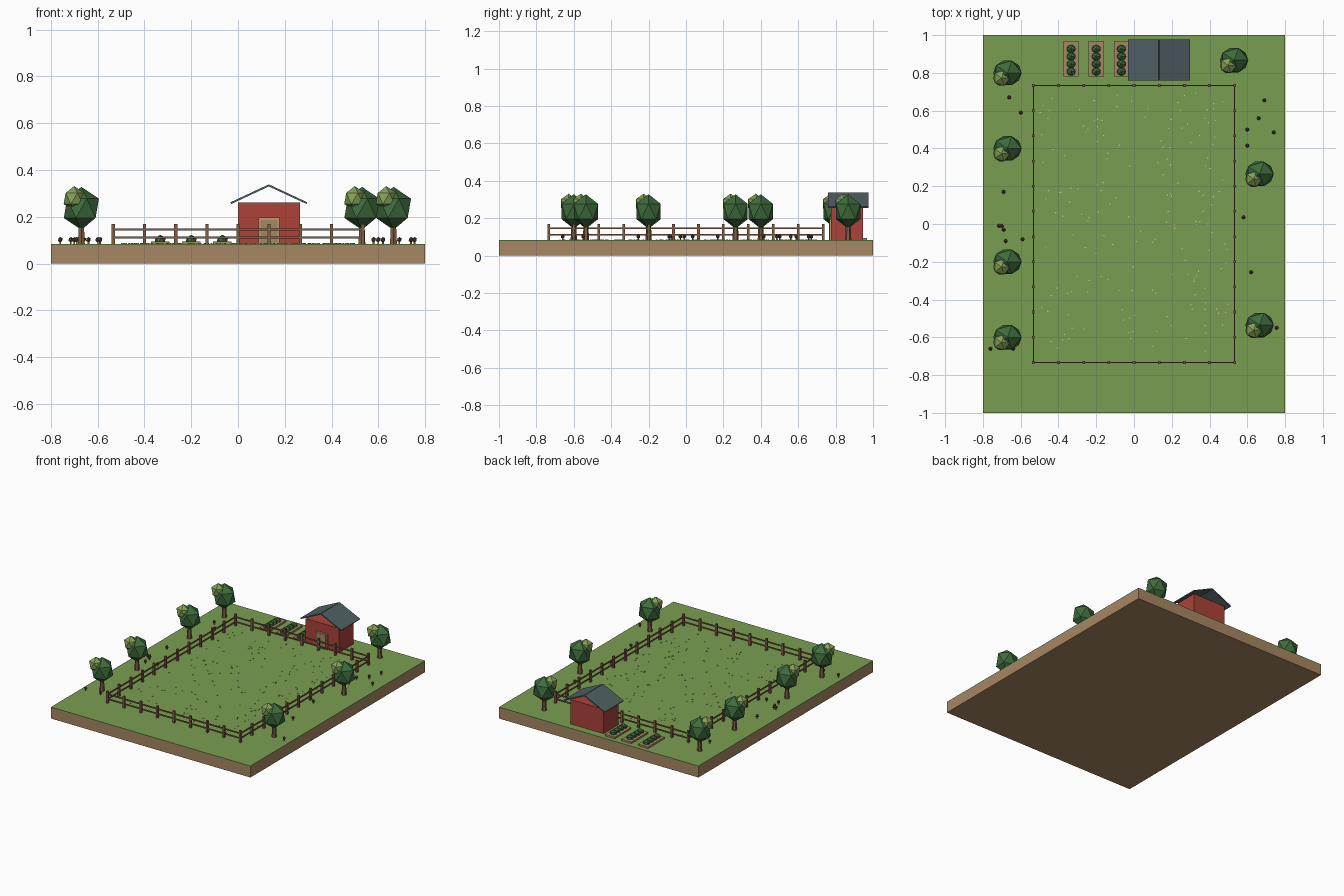
import bpy, bmesh, random
from math import atan2, hypot
from mathutils import Matrix, Vector

if "Cube" in bpy.data.objects:
    bpy.data.objects.remove(bpy.data.objects["Cube"], do_unlink=True)


def material(name, rgb):
    lin = [((c / 255 + 0.055) / 1.055) ** 2.4 for c in rgb] + [1]
    m = bpy.data.materials.new(name)
    m.use_nodes = True
    m.diffuse_color = lin
    bsdf = m.node_tree.nodes["Principled BSDF"]
    bsdf.inputs["Base Color"].default_value = lin
    bsdf.inputs["Roughness"].default_value = 0.9
    return m


grass = material("grass green", (122, 158, 82))
dirt = material("dirt tan", (167, 135, 98))
wood = material("wood brown", (128, 94, 68))
foliage = material("foliage green", (62, 108, 60))
light_foliage = material("light foliage green", (132, 160, 86))
red = material("barn red", (172, 66, 58))
slate = material("slate roof", (80, 97, 100))
trim = material("light wood trim", (190, 152, 108))
dark = material("dark brown", (100, 72, 56))
cream = material("cream", (216, 200, 135))

GROUND = 0.083


class Part:
    """Collects primitives into one flat-shaded object."""

    def __init__(self, name, mat):
        self.name, self.mat, self.bm = name, mat, bmesh.new()

    def box(self, centre, size, rot=None):
        m = Matrix.Translation(centre) @ (rot or Matrix()) @ Matrix.Diagonal((*size, 1))
        bmesh.ops.create_cube(self.bm, size=1, matrix=m)

    def span(self, low, high):
        low, high = Vector(low), Vector(high)
        self.box((low + high) / 2, high - low)

    def ball(self, centre, radii):
        m = Matrix.Translation(centre) @ Matrix.Diagonal((*radii, 1))
        bmesh.ops.create_icosphere(self.bm, subdivisions=1, radius=1, matrix=m)

    def post(self, x, y, z0, z1, r0, r1, sides=6):
        bmesh.ops.create_cone(self.bm, cap_ends=True, segments=sides, radius1=r0, radius2=r1,
                              depth=z1 - z0, matrix=Matrix.Translation((x, y, (z0 + z1) / 2)))

    def done(self):
        me = bpy.data.meshes.new(self.name)
        self.bm.to_mesh(me)
        self.bm.free()
        me.materials.append(self.mat)
        bpy.context.collection.objects.link(bpy.data.objects.new(self.name, me))


# Ground slab
base = Part("ground_base", dirt)
base.span((-0.8, -1, 0), (0.8, 1, 0.078))
base.done()
turf = Part("grass_top", grass)
turf.span((-0.8, -1, 0.078), (0.8, 1, GROUND))
turf.done()

# Fence: posts on an even step, two rails per side
FX, FY, STEP = 0.533, 0.733, 0.1333
posts, rails = Part("fence_posts", wood), Part("fence_rails", wood)
spots = {(round(-FX + i * STEP, 3), s * FY) for i in range(9) for s in (-1, 1)}
spots |= {(s * FX, round(-FY + i * STEP, 3)) for i in range(1, 11) for s in (-1, 1)}
for x, y in sorted(spots):
    posts.box((x, y, (GROUND + 0.168) / 2), (0.014, 0.014, 0.168 - GROUND))
for z in (0.111, 0.146):
    for s in (-1, 1):
        rails.box((0, s * FY, z), (2 * FX, 0.006, 0.009))
        rails.box((s * FX, 0, z), (0.006, 2 * FY, 0.009))
posts.done()
rails.done()

# Trees
trunks = Part("tree_trunks", wood)
crowns = Part("tree_crowns", foliage)
tufts = Part("tree_crown_tufts", light_foliage)
trees = [(-0.67, y) for y in (0.8, 0.4, -0.2, -0.6)]
trees += [(0.53, 0.867), (0.665, 0.265), (0.665, -0.535)]
for x, y in trees:
    trunks.post(x, y, GROUND, 0.18, 0.017, 0.012)
    crowns.ball((x, y, 0.236), (0.084, 0.076, 0.092))
    tufts.ball((x - 0.031, y - 0.027, 0.278), (0.05, 0.048, 0.053))
for part in (trunks, crowns, tufts):
    part.done()

# Barn: walls, open-gabled roof, door
walls = Part("barn_walls", red)
walls.span((0, 0.776, GROUND), (0.266, 0.945, 0.26))
walls.done()
roof = Part("barn_roof", slate)
run, rise, mid = 0.163, 0.076, 0.132
for s in (-1, 1):
    tilt = Matrix.Rotation(s * atan2(rise, run), 4, "Y")
    roof.box((mid + s * run / 2, 0.868, 0.296), (hypot(run, rise), 0.215, 0.008), tilt)
roof.done()
frame = Part("door_frame", trim)
frame.span((0.088, 0.768, GROUND), (0.177, 0.776, 0.196))
frame.done()
door = Part("door_panel", dirt)
door.span((0.097, 0.765, GROUND), (0.168, 0.768, 0.187))
door.done()

# Vegetable beds
beds, crops = Part("garden_beds", dirt), Part("garden_crops", foliage)
for x in (-0.333, -0.2, -0.067):
    beds.span((x - 0.04, 0.78, GROUND), (x + 0.04, 0.968, 0.095))
    for i in range(4):
        crops.ball((x, 0.807 + i * 0.04, 0.1), (0.027, 0.024, 0.023))
beds.done()
crops.done()

# Small brown mushrooms outside the fence
stems, caps = Part("mushroom_stems", trim), Part("mushroom_caps", dark)
left_side = [(-0.66, 0.67), (-0.6, 0.59), (-0.69, 0.17), (-0.715, -0.01), (-0.7, -0.01),
             (-0.69, -0.03), (-0.68, -0.09), (-0.59, -0.08), (-0.76, -0.66), (-0.64, -0.66)]
right_side = [(0.69, 0.655), (0.66, 0.56), (0.6, 0.5), (0.74, 0.485), (0.6, 0.415),
              (0.58, 0.035), (0.62, -0.255), (0.755, -0.55)]
for x, y in left_side + right_side:
    stems.post(x, y, GROUND, 0.1, 0.004, 0.004, 5)
    caps.ball((x, y, 0.102), (0.011, 0.011, 0.012))
stems.done()
caps.done()

# Scattered flecks in the pasture
random.seed(4)
flecks = Part("pasture_flecks", cream)
for _ in range(170):
    x, y = random.uniform(-0.5, 0.5), random.uniform(-0.7, 0.7)
    turn = Matrix.Rotation(random.uniform(0, 3), 4, "Z")
    flecks.box((x, y, GROUND + 0.002), (0.007, 0.005, 0.004), turn)
flecks.done()
